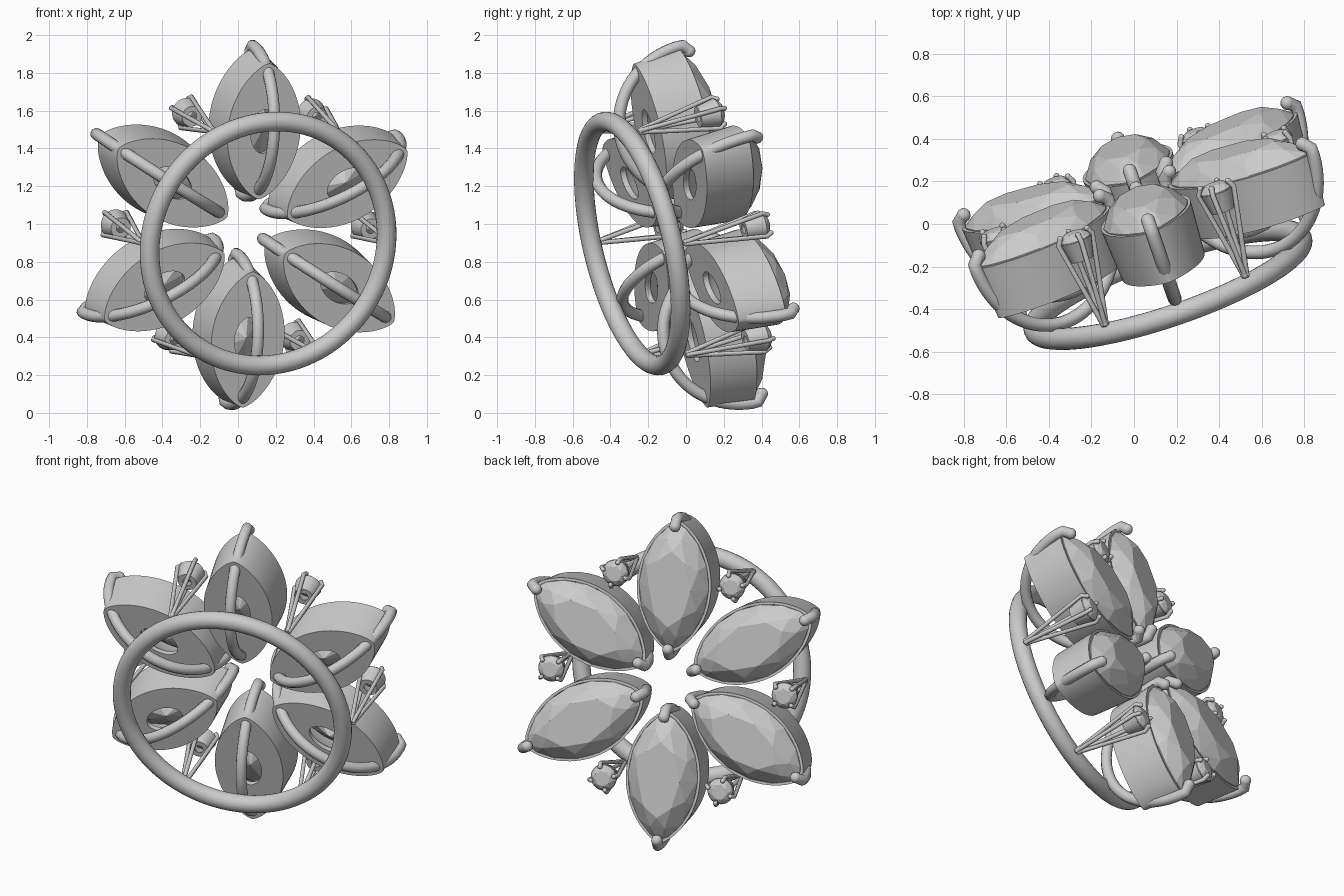
import bpy, bmesh
from math import sin, cos, pi, radians
from mathutils import Vector, Matrix

if "Cube" in bpy.data.objects:
    bpy.data.objects.remove(bpy.data.objects["Cube"])

# Tilted frame: local x = first petal, local z = the way the stones face, z = 0 at the band
n = Vector((-.318, .922, .22)).normalized()
e1 = Vector((.07, -.19, .95))
e1 = (e1 - n * e1.dot(n)).normalized()
e2 = n.cross(e1)
TOP = .52
origin = Vector((0, .195, 1.005)) - n * TOP
FRAME = Matrix.Translation(origin) @ Matrix((e1, e2, n)).transposed().to_4x4()


def finish(name, bm, mat, smooth):
    bmesh.ops.recalc_face_normals(bm, faces=bm.faces)
    me = bpy.data.meshes.new(name)
    bm.to_mesh(me)
    bm.free()
    ob = bpy.data.objects.new(name, me)
    bpy.context.collection.objects.link(ob)
    ob.matrix_world = mat
    if smooth:
        bpy.ops.object.select_all(action='DESELECT')
        ob.select_set(True)
        bpy.context.view_layer.objects.active = ob
        bpy.ops.object.shade_smooth_by_angle(angle=radians(35))
    return ob


def outline(a, b, z, count, power=1.4, shift=0):
    pts = []
    for i in range(count):
        t = 2 * pi * (i + shift) / count
        s = sin(t)
        pts.append((a * cos(t), b * (1 if s > 0 else -1) * abs(s) ** power, z))
    return pts


def collar(name, rings, mat):
    """Closed loop of matching outlines: a setting with a hole through it."""
    bm = bmesh.new()
    vs = [[bm.verts.new(p) for p in r] for r in rings]
    m = len(rings[0])
    for j in range(len(vs)):
        p, q = vs[j], vs[(j + 1) % len(vs)]
        for i in range(m):
            bm.faces.new((p[i], p[(i + 1) % m], q[(i + 1) % m], q[i]))
    return finish(name, bm, mat, True)


def gem(name, a, b, girdle, table, culet, count, power, mat):
    """Faceted stone: convex hull of girdle, crown, table and pavilion points."""
    h = table - girdle
    pts = outline(a, b, girdle, count, power) + outline(a, b, girdle - h * .15, count, power)
    pts += outline(a * .83, b * .83, girdle + h * .6, count // 2, power, .5)
    pts += outline(a * .6, b * .6, table, count // 2, 1.15)
    pts += outline(a * .5, b * .5, culet + (girdle - culet) * .42, count // 2, 1.1, .5)
    pts.append((0, 0, culet))
    bm = bmesh.new()
    for p in pts:
        bm.verts.new(p)
    res = bmesh.ops.convex_hull(bm, input=bm.verts)
    loose = [v for v in bm.verts if not v.link_faces]
    bmesh.ops.delete(bm, geom=loose, context='VERTS')
    bmesh.ops.dissolve_limit(bm, angle_limit=radians(1), verts=bm.verts, edges=bm.edges)
    return finish(name, bm, mat, False)


def wires(name, paths, radius, bead, mat):
    cu = bpy.data.curves.new(name, 'CURVE')
    cu.dimensions = '3D'
    cu.bevel_depth = radius
    cu.bevel_resolution = 3
    cu.use_fill_caps = True
    bm = bmesh.new()
    for pts in paths:
        sp = cu.splines.new('POLY')
        sp.points.add(len(pts) - 1)
        for q, p in zip(sp.points, pts):
            q.co = (*p, 1)
        for p in (pts[0], pts[-1]):
            bmesh.ops.create_uvsphere(bm, u_segments=14, v_segments=8, radius=bead,
                                      matrix=Matrix.Translation(p))
    ob = bpy.data.objects.new(name, cu)
    bpy.context.collection.objects.link(ob)
    ob.matrix_world = mat
    finish(name + "_tips", bm, mat, True)


# Round band behind the flower
bpy.ops.mesh.primitive_torus_add(major_radius=.662, minor_radius=.052,
                                 major_segments=96, minor_segments=20)
band = bpy.context.object
band.name = "band"
band.matrix_world = Matrix.Translation((-.006, 0, .006)) @ FRAME
bpy.ops.object.shade_smooth_by_angle(angle=radians(40))

for k in range(6):
    spin = FRAME @ Matrix.Rotation(k * pi / 3, 4, 'Z')
    petal = spin @ Matrix.Translation((.565, 0, 0))

    # Marquise setting with an open back
    A, B, N = .392, .222, 64
    collar(f"petal_setting_{k}", [
        outline(A, B, .48, N), outline(A * .94, B * .92, .22, N),
        outline(.12, .075, .22, N, 1.1), outline(.12, .075, .25, N, 1.1),
        outline(A * .86, B * .86, .40, N), outline(A * .95, B * .93, .48, N)], petal)

    # Marquise stone
    gem(f"petal_stone_{k}", A * .955, B * .94, .485, .575, .25, 16, 1.4, petal)

    # Wire looping under the petal and hooking over both tips
    path = [(-.365, 0, .535)]
    for i in range(41):
        t = pi + pi * i / 40
        path.append((.402 * cos(t), 0, .505 + .445 * sin(t)))
    path.append((.365, 0, .535))
    wires(f"petal_wire_{k}", [path], .032, .033, petal)

    # Small round accent between petals
    accent = spin @ Matrix.Rotation(pi / 6, 4, 'Z') @ Matrix.Translation((.7, 0, 0))
    collar(f"accent_setting_{k}", [
        outline(.078, .078, .49, 32, 1), outline(.055, .055, .39, 32, 1),
        outline(.025, .025, .39, 32, 1), outline(.07, .07, .49, 32, 1)], accent)
    gem(f"accent_stone_{k}", .076, .076, .495, .525, .41, 16, 1, accent)

    # Four thin prongs meeting in a point on the band
    prongs = []
    for j in range(4):
        d = Vector((cos(pi / 4 + j * pi / 2), sin(pi / 4 + j * pi / 2), 0))
        prongs.append([d * .008 + Vector((0, 0, .06)), d * .088 + Vector((0, 0, .49)),
                       d * .07 + Vector((0, 0, .52))])
    wires(f"accent_prongs_{k}", prongs, .0125, .014, accent)
